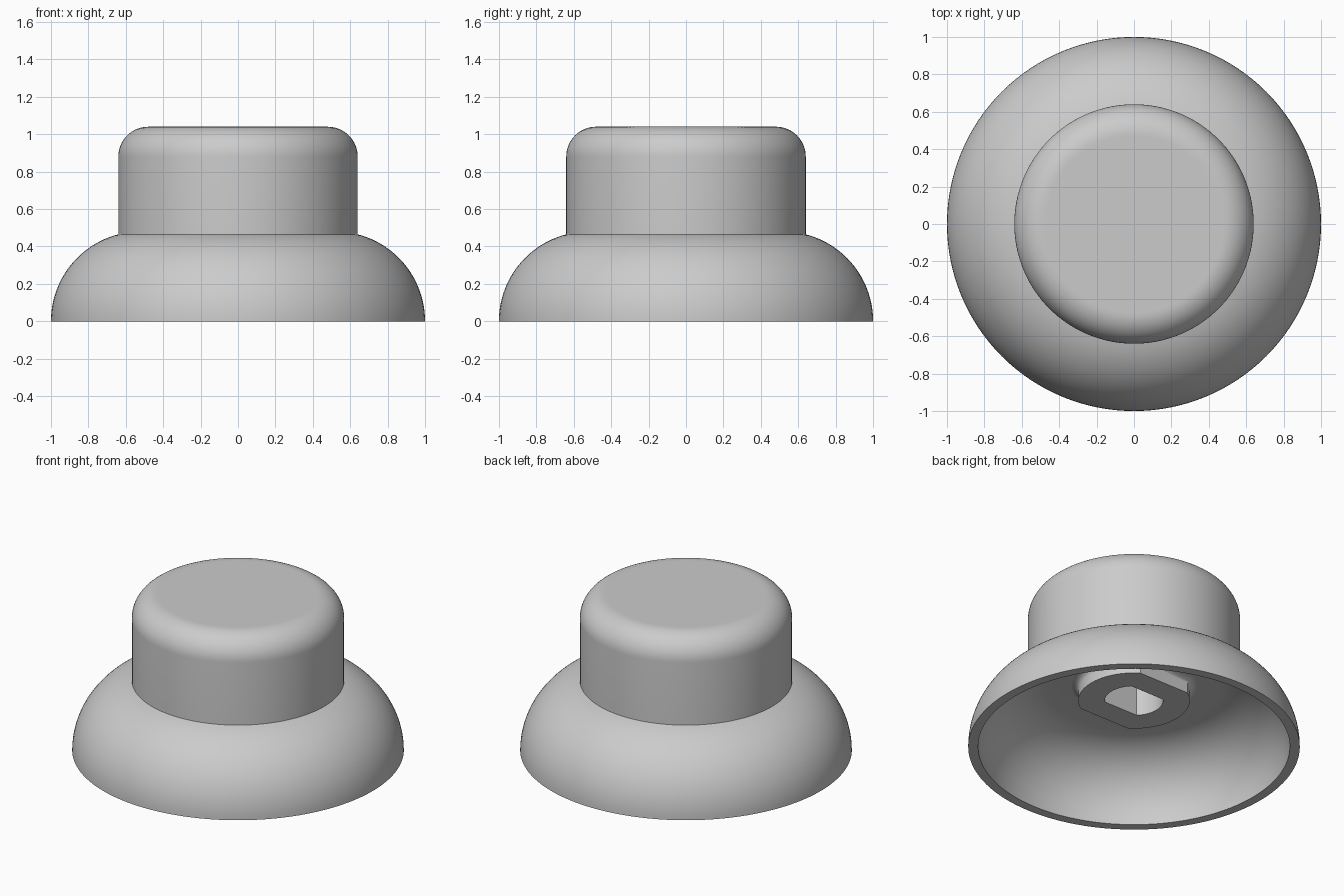
import bpy, bmesh, math

SIDES = 128

if "Cube" in bpy.data.objects:
    bpy.data.objects.remove(bpy.data.objects["Cube"], do_unlink=True)

grey = bpy.data.materials.new("plain grey")
grey.use_nodes = True
color = (0.6, 0.6, 0.6, 1)
grey.diffuse_color = color
grey.node_tree.nodes["Principled BSDF"].inputs["Base Color"].default_value = color


def arc(cx, cz, r, start, end, steps):
    """Points (radius, z) along an arc, angles in degrees."""
    angles = [math.radians(start + (end - start) * i / steps) for i in range(steps + 1)]
    return [(cx + r * math.cos(a), cz + r * math.sin(a)) for a in angles]


def ring(r, z):
    turns = [2 * math.pi * i / SIDES for i in range(SIDES)]
    return [(r * math.cos(a), r * math.sin(a), z) for a in turns]


def flatted_ring(r, flat, z, steps=24):
    """Circle cut by two flats at y = +-flat."""
    half = math.asin(flat / r)
    points = []
    for mid in (0, math.pi):
        for i in range(steps + 1):
            a = mid - half + 2 * half * i / steps
            points.append((r * math.cos(a), r * math.sin(a), z))
    return points


def loft(name, loops):
    """Skin a stack of loops and cap the last one."""
    bm = bmesh.new()
    rows = [[bm.verts.new(p) for p in loop] for loop in loops]
    for a, b in zip(rows, rows[1:]):
        for i in range(len(a)):
            j = (i + 1) % len(a)
            bm.faces.new((a[i], a[j], b[j], b[i]))
    bm.faces.new(rows[-1])
    mesh = bpy.data.meshes.new(name)
    bm.to_mesh(mesh)
    bm.free()
    mesh.materials.append(grey)
    obj = bpy.data.objects.new(name, mesh)
    bpy.context.collection.objects.link(obj)
    bpy.ops.object.select_all(action="DESELECT")
    bpy.context.view_layer.objects.active = obj
    obj.select_set(True)
    bpy.ops.object.shade_smooth_by_angle(angle=math.radians(30))


# Knob shell: hollow underside, flared skirt, neck and rounded cap
ceiling = 0.42
neck_angle = math.degrees(math.acos(0.12 / 0.48))
profile = [(0.3, ceiling)]
profile += arc(0.52, 0, ceiling, 90, 0, 24)
profile += arc(0.52, 0, 0.48, 0, neck_angle, 24)
profile += arc(0.48, 0.88, 0.16, 0, 90, 16)
profile.append((0.47, 1.04))
loft("knob_shell", [ring(r, z) for r, z in profile])

# Shaft boss: filleted into the ceiling, two flats, blind shaft hole
fillet = 0.04
boss = [flatted_ring(0.336 + d, 0.28 + d, z)
        for d, z in arc(fillet, ceiling - fillet, fillet, 90, 180, 6)]
boss.append(flatted_ring(0.336, 0.28, 0.32))
boss.append(flatted_ring(0.176, 0.124, 0.32))
boss.append(flatted_ring(0.176, 0.124, 0.8))
loft("shaft_boss", boss)
